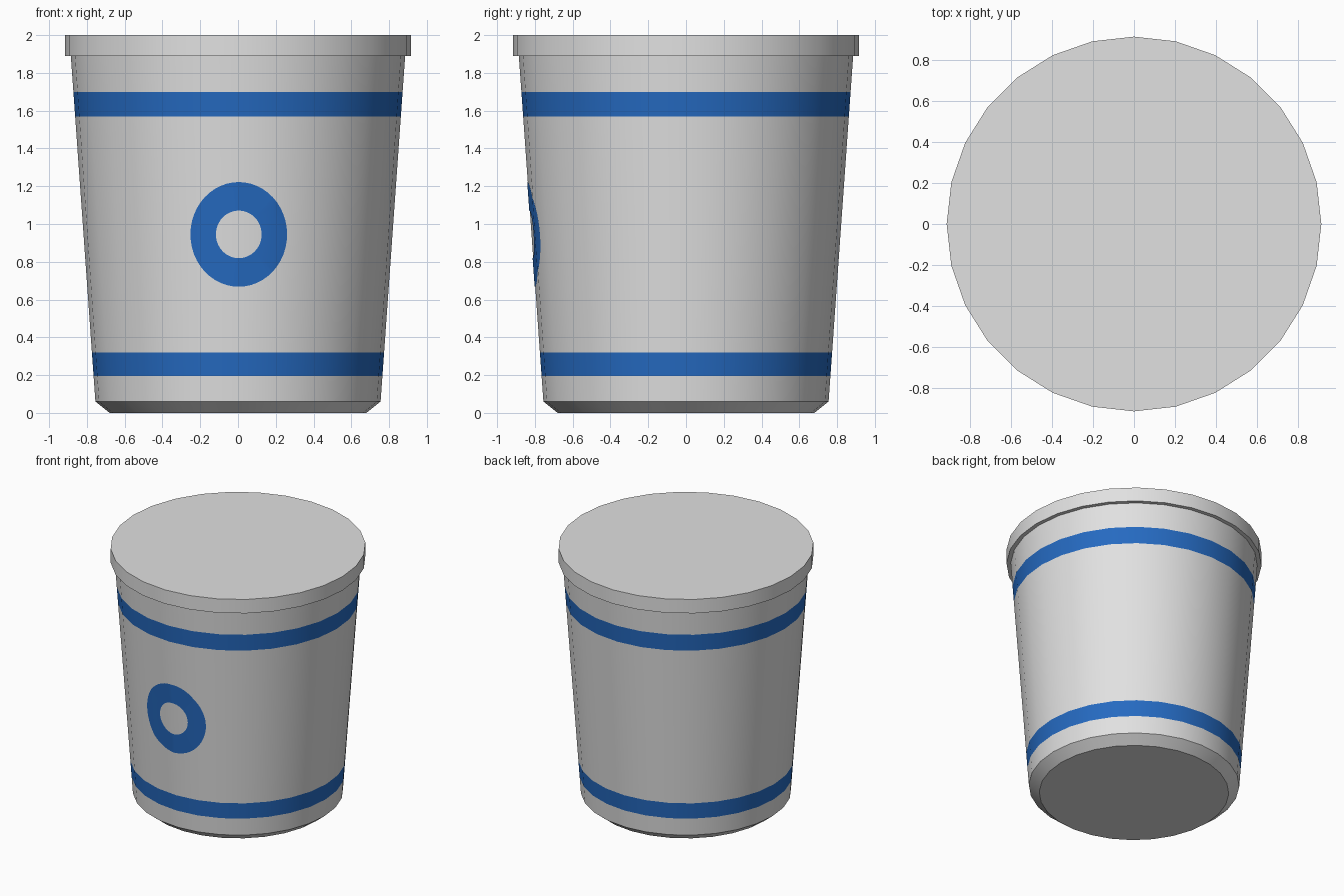
import bpy, bmesh, math
from mathutils import Vector

if "Cube" in bpy.data.objects:
    bpy.data.objects.remove(bpy.data.objects["Cube"])

SIDES = 28
STEP = 2 * math.pi / SIDES
Z0, R0, Z1, R1 = 0.06, 0.755, 1.89, 0.885      # tapered wall, bottom and top


def material(name, rgb):
    m = bpy.data.materials.new(name)
    m.diffuse_color = (*rgb, 1)
    m.use_nodes = True
    m.node_tree.nodes["Principled BSDF"].inputs["Base Color"].default_value = m.diffuse_color
    return m


GREY = material("light grey", (0.753, 0.753, 0.753))
BLUE = material("blue", (0.0185, 0.144, 0.533))


def wall_radius(z):
    return R0 + (R1 - R0) * (z - Z0) / (Z1 - Z0)


def finish(name, bm, mats):
    mesh = bpy.data.meshes.new(name)
    bm.to_mesh(mesh)
    bm.free()
    for m in mats:
        mesh.materials.append(m)
    ob = bpy.data.objects.new(name, mesh)
    bpy.context.collection.objects.link(ob)
    bpy.ops.object.select_all(action='DESELECT')
    ob.select_set(True)
    bpy.context.view_layer.objects.active = ob
    bpy.ops.object.shade_smooth_by_angle(angle=math.radians(30))
    return ob


def lathe(profile):
    """Closed round solid from (radius, z) points, bottom to top."""
    bm = bmesh.new()
    rings = [[bm.verts.new((r * math.cos(i * STEP), r * math.sin(i * STEP), z))
              for i in range(SIDES)] for r, z in profile]
    for a, b in zip(rings, rings[1:]):
        for i in range(SIDES):
            j = (i + 1) % SIDES
            bm.faces.new((a[i], a[j], b[j], b[i]))
    bm.faces.new(rings[0][::-1])
    bm.faces.new(rings[-1])
    return bm


# Tub body, with the two blue bands as rows of its wall
bands = [(0.195, 0.32), (1.57, 1.70)]
cuts = [(wall_radius(z), z) for band in bands for z in band]
body = lathe([(0.68, 0), (R0, Z0)] + cuts + [(R1, Z1)])
for f in body.faces:
    z = f.calc_center_median().z
    f.material_index = int(any(lo < z < hi for lo, hi in bands))
finish("tub_body", body, [GREY, BLUE])

# Lid with overhanging rim
finish("lid", lathe([(0.915, Z1), (0.915, 2.0)]), [GREY])

# Blue ring on the front: flat ring, split along the wall's facet edges, laid on the wall
ring = bmesh.new()
N = 48
loops = [[ring.verts.new((0.004 + a * math.sin(t), 0, 0.945 + b * math.cos(t)))
          for t in (2 * math.pi * i / N for i in range(N))]
         for a, b in ((0.256, 0.277), (0.121, 0.126))]
for i in range(N):
    j = (i + 1) % N
    ring.faces.new((loops[0][i], loops[1][i], loops[1][j], loops[0][j]))
for k in (-1, 0, 1):
    s = math.sin(k * STEP)
    low, high = Vector((s * R0, 0, Z0)), Vector((s * R1, 0, Z1))
    d = high - low
    bmesh.ops.bisect_plane(ring, geom=ring.verts[:] + ring.edges[:] + ring.faces[:],
                           plane_co=low, plane_no=(d.z, 0, -d.x), dist=1e-5)
for v in ring.verts:
    r = wall_radius(v.co.z)
    k = math.floor(math.asin(v.co.x / r) / STEP)
    m = (k + 0.5) * STEP
    v.co.y = (v.co.x * math.sin(m) - r * math.cos(STEP / 2)) / math.cos(m) - 0.003
ring.normal_update()
for f in ring.faces:
    if f.normal.y > 0:
        f.normal_flip()
finish("front_ring", ring, [BLUE])
